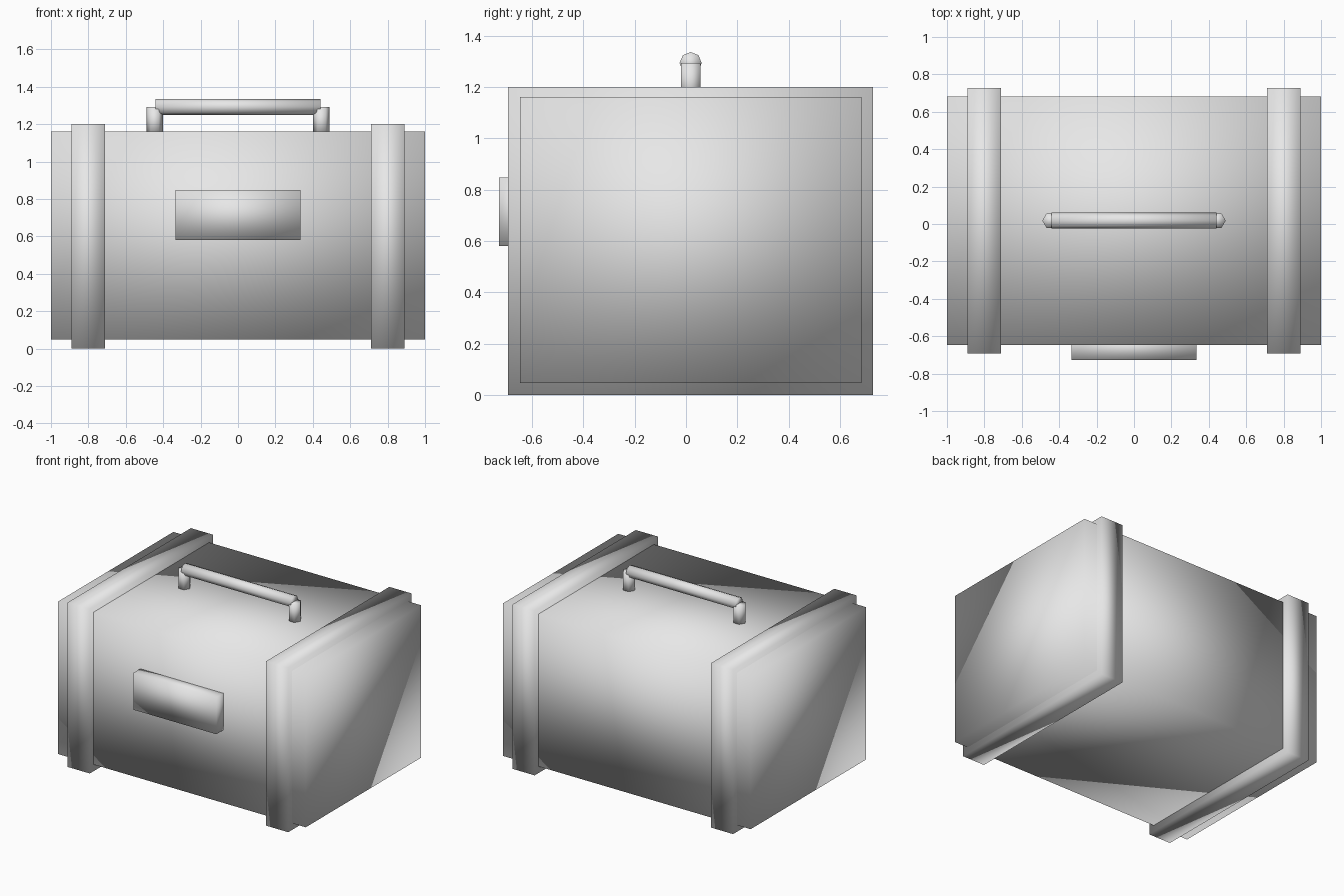
import bpy
import math

if "Cube" in bpy.data.objects:
    bpy.data.objects.remove(bpy.data.objects["Cube"])

CY = 0.018  # depth centre of the chest (the plate pushes it slightly back)

grey = bpy.data.materials.new("light_grey")
grey.diffuse_color = (0.8, 0.8, 0.8, 1)
grey.use_nodes = True
grey.node_tree.nodes["Principled BSDF"].inputs["Base Color"].default_value = grey.diffuse_color


def finish(obj, name):
    """Name, colour and smooth shade one part."""
    obj.name = name
    obj.data.materials.append(grey)
    bpy.ops.object.transform_apply(location=False, rotation=True, scale=True)
    bpy.ops.object.shade_smooth()
    return obj


def box(name, x, y, z):
    """Box from (min, max) ranges."""
    lo, hi = zip(x, y, z)
    bpy.ops.mesh.primitive_cube_add(size=1, location=[(a + b) / 2 for a, b in zip(lo, hi)])
    obj = bpy.context.object
    obj.scale = [b - a for a, b in zip(lo, hi)]
    return finish(obj, name)


def rod(name, sides, radius, length, location, rotation=(0, 0, 0)):
    bpy.ops.mesh.primitive_cylinder_add(vertices=sides, radius=radius, depth=length,
                                        location=location, rotation=rotation)
    return finish(bpy.context.object, name)


# Chest body
box("body", (-1, 1), (CY - 0.665, CY + 0.665), (0.048, 1.16))

# Front lock plate
box("front_plate", (-0.335, 0.335), (-0.728, -0.60), (0.58, 0.848))

# Raised bands and handle posts, one per side
for side, s in (("left", -1), ("right", 1)):
    box(side + "_band", sorted((s * 0.712, s * 0.89)), (CY - 0.71, CY + 0.71), (0, 1.2))
    # six-sided post with a corner pointing sideways
    rod(side + "_handle_post", 6, 0.044, 0.153, (s * 0.446, CY, 1.2165),
        (0, 0, math.pi / 2))

# Eight-sided handle bar
rod("handle_bar", 8, 0.043, 0.884, (0, CY, 1.293), (0, math.pi / 2, 0))
